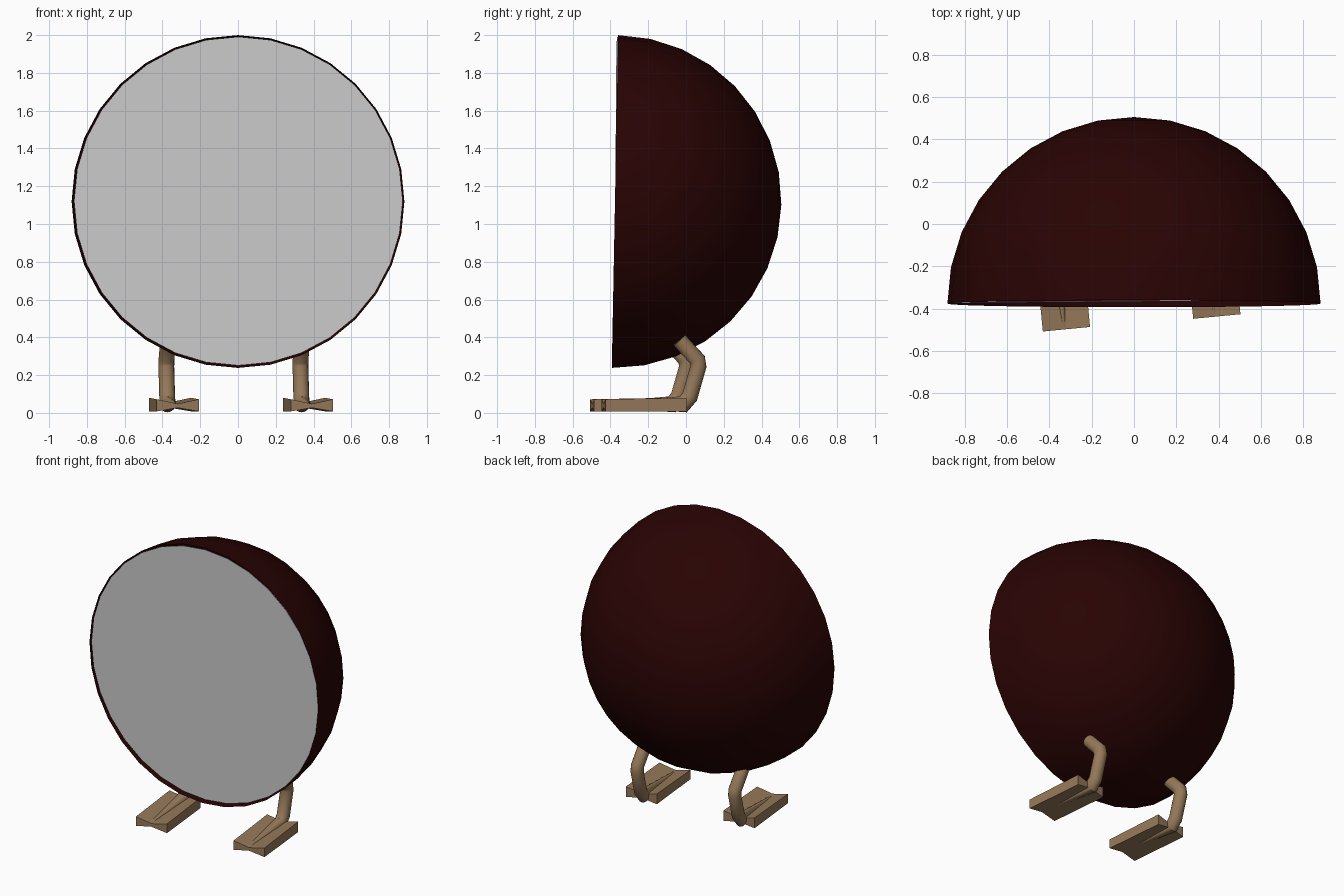
import bpy, bmesh, math
from mathutils import Matrix, Vector

if "Cube" in bpy.data.objects:
    bpy.data.objects.remove(bpy.data.objects["Cube"])


def material(name, rgb):
    m = bpy.data.materials.new(name)
    m.use_nodes = True
    m.diffuse_color = (*rgb, 1)
    m.node_tree.nodes["Principled BSDF"].inputs["Base Color"].default_value = (*rgb, 1)
    return m


maroon = material("dark maroon", (0.022, 0.001, 0.001))
grey = material("light grey", (0.6, 0.6, 0.6))
tan = material("tan", (0.3, 0.19, 0.1))


def finish(bm, name, mat, matrix, smooth=True):
    mesh = bpy.data.meshes.new(name)
    bm.to_mesh(mesh)
    bm.free()
    mesh.materials.append(mat)
    obj = bpy.data.objects.new(name, mesh)
    bpy.context.collection.objects.link(obj)
    obj.matrix_world = matrix
    if smooth:
        bpy.ops.object.select_all(action="DESELECT")
        obj.select_set(True)
        bpy.context.view_layer.objects.active = obj
        bpy.ops.object.shade_smooth_by_angle(angle=math.radians(40))
    return obj


def loft(bm, rings):
    """Skin a list of equal-length point rings and cap both ends."""
    loops = [[bm.verts.new(p) for p in ring] for ring in rings]
    n = len(loops[0])
    for a, b in zip(loops, loops[1:]):
        for i in range(n):
            j = (i + 1) % n
            bm.faces.new((a[i], a[j], b[j], b[i]))
    bm.faces.new(loops[0])
    bm.faces.new(loops[-1])
    bmesh.ops.recalc_face_normals(bm, faces=bm.faces)


# Open half-sphere body, dome to the back and slightly tilted
bm = bmesh.new()
bmesh.ops.create_uvsphere(bm, u_segments=32, v_segments=16, radius=0.881)
bmesh.ops.delete(bm, geom=[v for v in bm.verts if v.co.z < -0.01], context="VERTS")
finish(bm, "body_dome", maroon,
       Matrix.Translation((0, -0.376, 1.119)) @ Matrix.Rotation(math.radians(-91.1), 4, "X"))

# Upright disc that closes the bowl just behind its lower rim
bm = bmesh.new()
bmesh.ops.create_cone(bm, cap_ends=True, segments=32, radius1=0.87, radius2=0.87, depth=0.004)
finish(bm, "front_disc", grey,
       Matrix.Translation((0.002, -0.363, 1.121)) @ Matrix.Rotation(math.radians(0.5), 4, "Z")
       @ Matrix.Rotation(math.radians(90), 4, "X"), smooth=False)


def tube(path, sides=16):
    """Rings along a path of (y, z, radius), mitred at the bends."""
    pts = [Vector((0, y, z)) for y, z, r in path]
    rings = []
    for i, p in enumerate(pts):
        d_in = (p - pts[max(i - 1, 0)]).normalized()
        d_out = (pts[min(i + 1, len(pts) - 1)] - p).normalized()
        along = (d_in + d_out).normalized()
        up = along.cross(Vector((1, 0, 0)))
        stretch = 1 / along.dot(d_out if i == 0 else d_in)
        r = path[i][2]
        rings.append([p + Vector((r * math.cos(a), 0, 0)) + up * (r * stretch * math.sin(a))
                      for a in (math.tau * k / sides for k in range(sides))])
    return rings


# Bent leg that runs into a tapering middle toe
LEG_PATH = [(-0.055, 0.385, 0.042), (0.040, 0.282, 0.042), (0.046, 0.245, 0.042),
            (0.0, 0.085, 0.042), (-0.035, 0.045, 0.042), (-0.455, 0.042, 0.008)]


def web_section(y, top):
    """Foot cross-section: thick outer edges, thin middle."""
    w = 0.112
    return [(x, y, z) for x, z in ((-w, 0.008), (0, 0.027), (w, 0.008),
                                   (w, top), (0, top - 0.024), (-w, top))]


for side, x, y in (("right", -0.375, -0.04), ("left", 0.335, 0.02)):
    place = Matrix.Translation((x, y, 0)) @ Matrix.Rotation(math.radians(5.5), 4, "Z")
    bm = bmesh.new()
    loft(bm, tube(LEG_PATH))
    finish(bm, side + "_leg", tan, place)
    bm = bmesh.new()
    loft(bm, [web_section(-0.03, 0.08), web_section(-0.46, 0.072)])
    finish(bm, side + "_foot_web", tan, place @ Matrix.Translation((0.012, 0, 0)), smooth=False)
